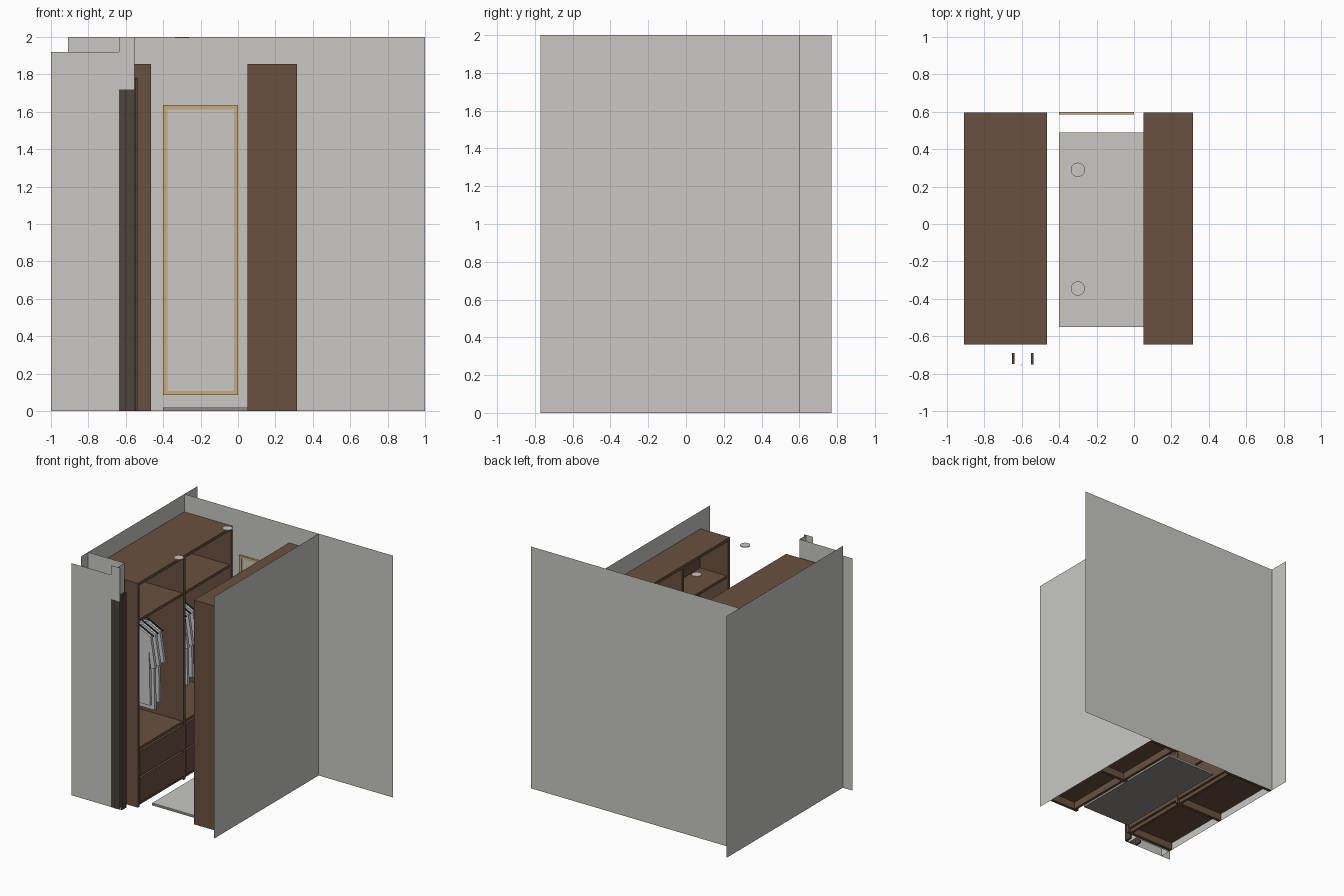
import bpy, bmesh, math
from mathutils import Vector

if "Cube" in bpy.data.objects:
    bpy.data.objects.remove(bpy.data.objects["Cube"], do_unlink=True)


def material(name, r, g, b):
    m = bpy.data.materials.new(name)
    m.use_nodes = True
    m.diffuse_color = (r, g, b, 1)
    m.node_tree.nodes["Principled BSDF"].inputs["Base Color"].default_value = (r, g, b, 1)
    return m


PAINT = material("warm grey paint", .58, .575, .545)
WOOD = material("brown wood", .144, .082, .05)
DARK = material("dark wood", .074, .056, .045)
TAN = material("tan frame", .6, .41, .2)
GREY = material("mid grey", .28, .27, .26)
CLOTH = material("pale cloth", .6, .6, .6)
BLACK = material("black metal", .02, .02, .02)


def finish(name, bm, mat):
    bmesh.ops.recalc_face_normals(bm, faces=bm.faces)
    me = bpy.data.meshes.new(name)
    bm.to_mesh(me)
    bm.free()
    me.materials.append(mat)
    ob = bpy.data.objects.new(name, me)
    bpy.context.collection.objects.link(ob)
    return ob


def box(name, mat, x, y, z):
    """Box from (min, max) pairs on each axis."""
    bm = bmesh.new()
    bmesh.ops.create_cube(bm, size=1)
    for v in bm.verts:
        v.co = [(a + b) / 2 + c * (b - a) for c, (a, b) in zip(v.co, (x, y, z))]
    return finish(name, bm, mat)


def wall(name, mat, start, end, z0, z1):
    """Vertical sheet between two floor points."""
    bm = bmesh.new()
    corners = [(*start, z0), (*end, z0), (*end, z1), (*start, z1)]
    bm.faces.new([bm.verts.new(c) for c in corners])
    return finish(name, bm, mat)


def tube(name, mat, points, radius):
    cu = bpy.data.curves.new(name, "CURVE")
    cu.dimensions = "3D"
    cu.bevel_depth = radius
    cu.bevel_resolution = 1
    sp = cu.splines.new("POLY")
    sp.points.add(len(points) - 1)
    for p, c in zip(sp.points, points):
        p.co = (*c, 1)
    cu.materials.append(mat)
    ob = bpy.data.objects.new(name, cu)
    bpy.context.collection.objects.link(ob)


# Room walls
wall("back_wall", PAINT, (-.91, .6), (1, .6), 0, 2)
wall("left_side_wall", PAINT, (-.91, -.75), (-.91, .77), 0, 2)
wall("right_side_wall", PAINT, (.318, -.77), (.318, .6), 0, 2)
wall("wardrobe_end_wall", PAINT, (-.91, -.66), (-.575, -.66), 0, 2)
wall("end_wall_return", PAINT, (-.575, -.66), (-.575, -.75), 0, 2)
wall("front_wall", PAINT, (-1, -.75), (-.637, -.75), 0, 1.92)
wall("door_header", PAINT, (-.637, -.752), (-.554, -.752), 1.72, 2)

# Door jamb
wall("jamb_face", DARK, (-.637, -.752), (-.554, -.752), 0, 1.72)
box("jamb_groove", BLACK, (-.602, -.598), (-.756, -.752), (0, 1.72))
box("jamb_post_inner", DARK, (-.652, -.64), (-.749, -.69), (0, 1.78))
box("jamb_post_outer", DARK, (-.552, -.537), (-.75, -.69), (0, 1.78))


# Wardrobes: open carcass with shelves, divider and drawers
def wardrobe(side, back, front):
    t, y0, y1, top, mid = .025, -.645, .595, 1.855, -.033
    into = 1 if back > front else -1
    span = tuple(sorted((back, front)))
    inner = tuple(sorted((back, front + into * .012)))
    box(side + "_top", WOOD, span, (y0, y1), (top - t, top))
    box(side + "_back", WOOD, tuple(sorted((back, back - into * .01))), (y0, y1), (.06, top - t))
    for label, y in (("front_end", y0), ("divider", mid - t / 2), ("rear_end", y1 - t)):
        box(f"{side}_{label}", WOOD, span, (y, y + t), (0, top - t))
    for n, (a, b) in enumerate(((y0 + t, mid - t / 2), (mid + t / 2, y1 - t))):
        for label, z in (("floor", .06), ("drawer_top", .46), ("shelf", 1.52)):
            box(f"{side}_{label}_{n}", WOOD, inner, (a, b), (z, z + .022))
        box(f"{side}_plinth_{n}", WOOD, tuple(sorted((front + into * .02, front + into * .04))), (a, b), (0, .06))
        for d, z in enumerate((.03, .25)):
            box(f"{side}_drawer_{n}_{d}", WOOD, tuple(sorted((front, front + into * .02))),
                (a + .004, b - .004), (z, z + .205))
        rail_x = (back + front) / 2
        if side == "left_wardrobe":
            tube(f"{side}_rail_{n}", BLACK, [(rail_x, a, 1.42), (rail_x, b, 1.42)], .008)


wardrobe("left_wardrobe", -.908, -.465)
wardrobe("right_wardrobe", .316, .05)


# Hanging shirts: outline extruded along the rail
def shirt(n, y, drop):
    cx, z = -.69, 1.32
    half = [(.03, 0), (.13, -.05), (.17, -.3), (.13, -.31), (.115, -.16), (.125, -drop)]
    outline = half + [(-x, h) for x, h in reversed(half)]
    bm = bmesh.new()
    f = bm.faces.new([bm.verts.new((cx + x, y - .012, z + h)) for x, h in outline])
    ext = bmesh.ops.extrude_face_region(bm, geom=[f])
    moved = [v for v in ext["geom"] if isinstance(v, bmesh.types.BMVert)]
    bmesh.ops.translate(bm, verts=moved, vec=Vector((0, .024, 0)))
    finish(f"shirt_{n}", bm, CLOTH)
    tube(f"hanger_{n}", BLACK, [(cx + .15, y, z - .045), (cx, y, z + .03), (cx - .15, y, z - .045)], .006)
    tube(f"hanger_hook_{n}", BLACK, [(cx, y, z + .03), (cx, y, z + .07), (cx + .015, y, z + .1),
                                     (cx, y, z + .115), (cx - .015, y, z + .1)], .004)


for n, (y, drop) in enumerate(((-.33, .62), (-.27, .68), (-.21, .64), (.1, .6), (.16, .64), (.22, .6))):
    shirt(n, y, drop)

# Floor mat
box("mat_base", GREY, (-.4, .05), (-.55, .49), (0, .016))
box("mat_top", PAINT, (-.4, .05), (-.55, .49), (.016, .02))

# Wall mirror with frame
w = .022
for label, x, z in (("left", (-.4, -.4 + w), (.085, 1.635)), ("right", (-w, 0), (.085, 1.635)),
                    ("bottom", (-.4 + w, -w), (.085, .085 + w)), ("top", (-.4 + w, -w), (1.635 - w, 1.635))):
    box("mirror_frame_" + label, TAN, x, (.585, .599), z)
box("mirror_glass", PAINT, (-.4 + w, -w), (.59, .598), (.085 + w, 1.635 - w))

# Ceiling downlights
for label, y in (("rear", .29), ("front", -.345)):
    bm = bmesh.new()
    bmesh.ops.create_cone(bm, cap_ends=True, segments=24, radius1=.038, radius2=.038, depth=.006)
    bmesh.ops.translate(bm, verts=bm.verts, vec=(-.3, y, 1.997))
    finish("downlight_" + label, bm, PAINT)
